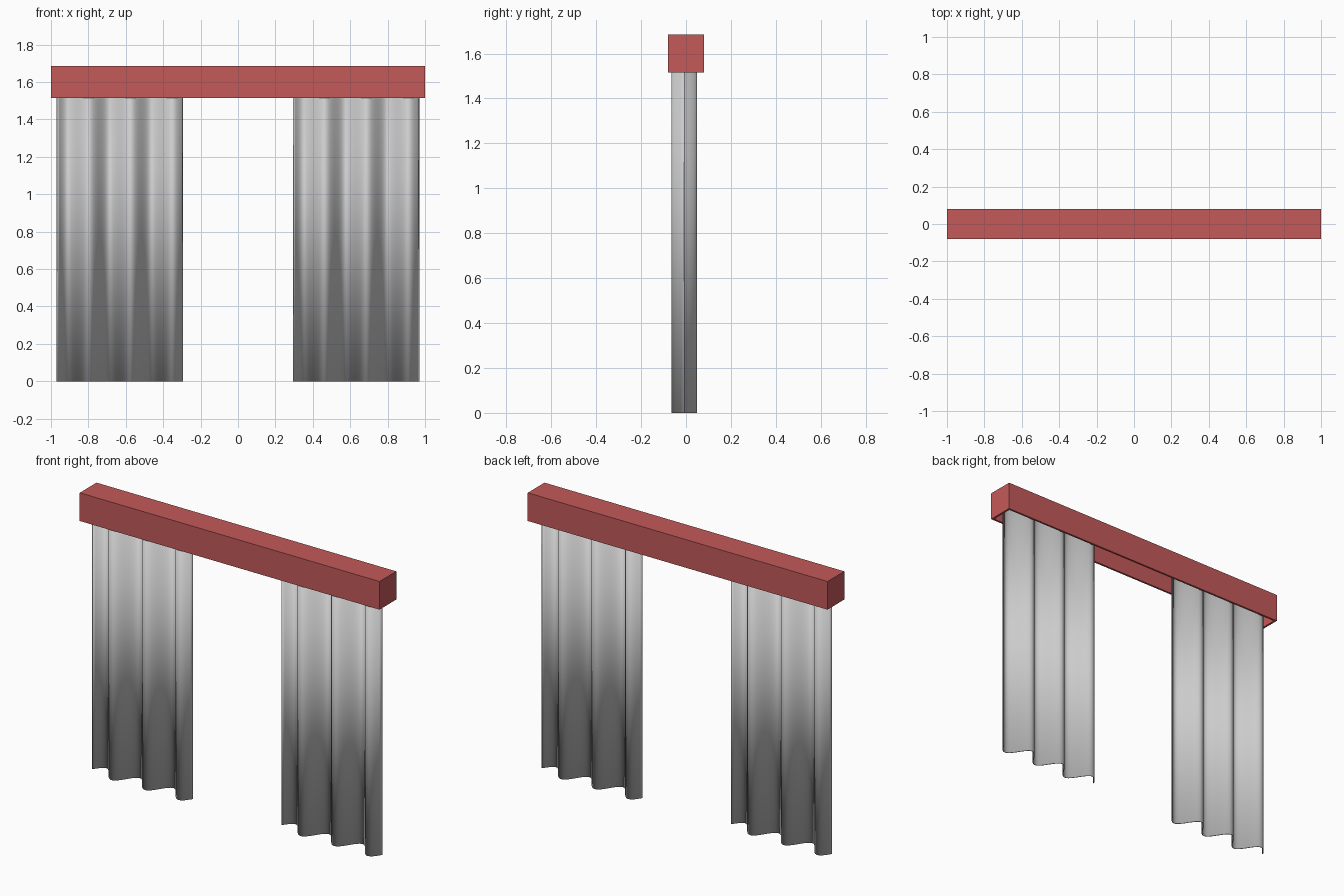
import bpy, bmesh, math

if "Cube" in bpy.data.objects:
    bpy.data.objects.remove(bpy.data.objects["Cube"])

WIDTH, TOP = 0.672, 1.665
MID_Y, AMP = -0.0075, 0.055


def add_object(name, bm):
    mesh = bpy.data.meshes.new(name)
    bm.to_mesh(mesh)
    bm.free()
    obj = bpy.data.objects.new(name, mesh)
    bpy.context.collection.objects.link(obj)
    return obj


def solidify(obj, thickness, offset):
    mod = obj.modifiers.new("thickness", "SOLIDIFY")
    mod.thickness = thickness
    mod.offset = offset


# Curtain panel: three sine folds extruded upward
def curtain(name, centre_x, steps=72):
    bm = bmesh.new()
    rows = []
    for z in (0.0, TOP):
        row = []
        for i in range(steps + 1):
            t = i / steps
            y = MID_Y + AMP * math.sin(6 * math.pi * t)
            row.append(bm.verts.new((centre_x + (t - 0.5) * WIDTH, y, z)))
        rows.append(row)
    low, high = rows
    for i in range(steps):
        face = bm.faces.new((low[i], low[i + 1], high[i + 1], high[i]))
        face.smooth = True
    obj = add_object(name, bm)
    solidify(obj, 0.005, 0)


curtain("left_curtain", -0.631)
curtain("right_curtain", 0.631)

# Valance: thin-walled box, open underneath
bm = bmesh.new()
bmesh.ops.create_cube(bm, size=1)
bmesh.ops.scale(bm, vec=(2.0, 0.16, 0.17), verts=bm.verts)
bmesh.ops.translate(bm, vec=(0, 0, 1.6), verts=bm.verts)
bottom = [f for f in bm.faces if f.normal.z < -0.5]
bmesh.ops.delete(bm, geom=bottom, context="FACES_ONLY")
valance = add_object("valance", bm)
solidify(valance, 0.012, -1)
valance.modifiers["thickness"].use_even_offset = True

red = bpy.data.materials.new("red_fabric")
red.diffuse_color = (0.55, 0.1, 0.1, 1)
red.use_nodes = True
red.node_tree.nodes["Principled BSDF"].inputs["Base Color"].default_value = red.diffuse_color
valance.data.materials.append(red)
